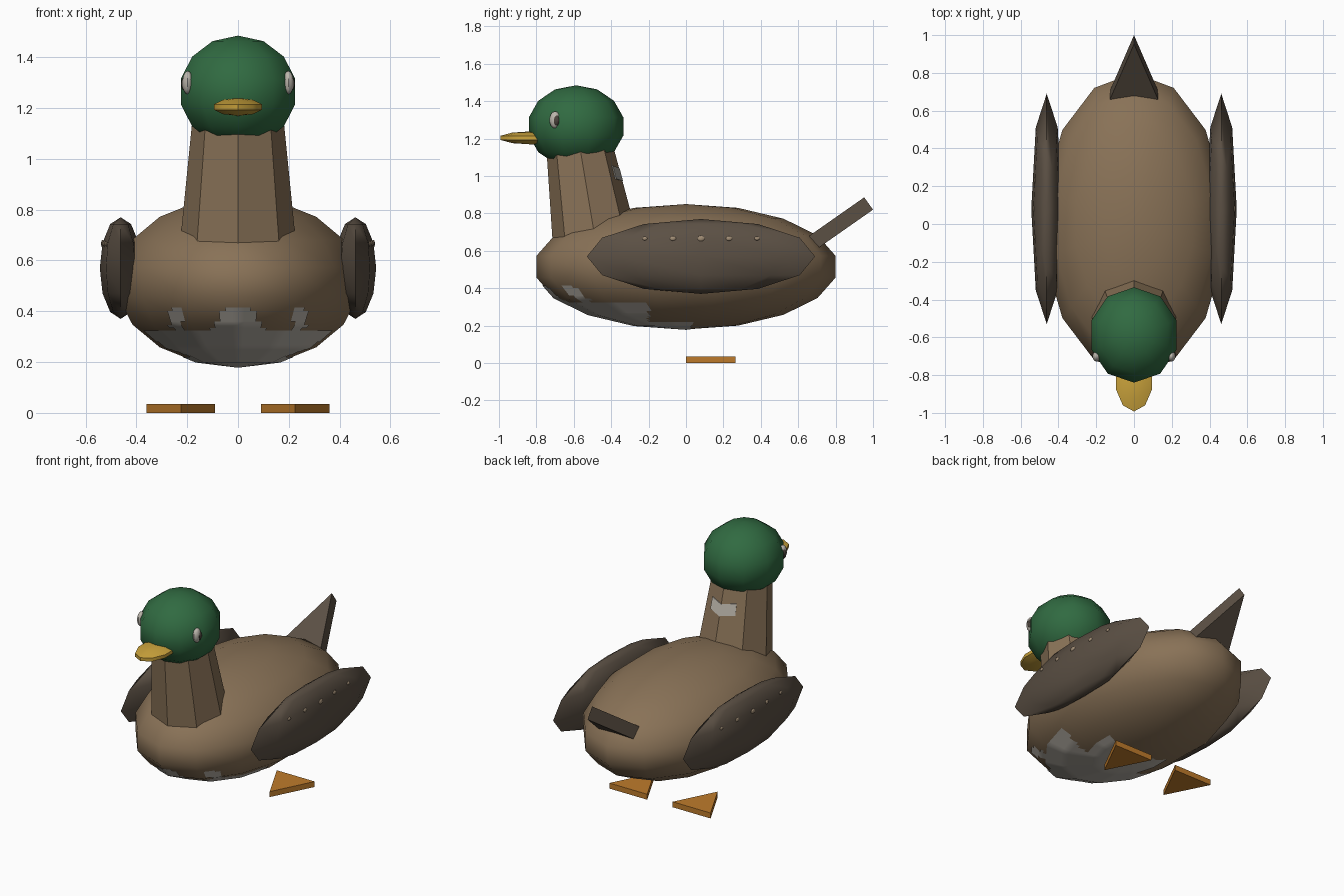
import bpy, bmesh, math
from mathutils import Vector

if "Cube" in bpy.data.objects:
    bpy.data.objects.remove(bpy.data.objects["Cube"])


def material(name, rgb):
    m = bpy.data.materials.new(name)
    m.diffuse_color = (*rgb, 1)
    m.use_nodes = True
    m.node_tree.nodes["Principled BSDF"].inputs["Base Color"].default_value = m.diffuse_color
    return m


BROWN = material("warm brown", (0.25, 0.168, 0.095))
DARK = material("dark brown", (0.105, 0.08, 0.058))
GREEN = material("deep green", (0.03, 0.145, 0.053))
YELLOW = material("bill yellow", (0.60, 0.37, 0.045))
ORANGE = material("foot orange", (0.52, 0.20, 0.025))
PALE = material("pale grey", (0.50, 0.465, 0.41))
BLACK = material("pupil brown", (0.07, 0.055, 0.045))
SPOT = material("spot tan", (0.36, 0.27, 0.18))


def make(name, bm, mat, smooth=40):
    bmesh.ops.recalc_face_normals(bm, faces=bm.faces[:])
    me = bpy.data.meshes.new(name)
    bm.to_mesh(me)
    bm.free()
    me.materials.append(mat)
    if smooth:
        me.shade_smooth()
        me.set_sharp_from_angle(angle=math.radians(smooth))
    ob = bpy.data.objects.new(name, me)
    bpy.context.collection.objects.link(ob)
    return ob


def sphere(center, radii, segs, rings):
    """Ellipsoid with poles along z and a vertex column facing -y."""
    bm = bmesh.new()
    bmesh.ops.create_uvsphere(bm, u_segments=segs, v_segments=rings, radius=1)
    first = max((v for v in bm.verts if abs(v.co.z) < 0.99), key=lambda v: v.co.y - 0.001 * v.co.x)
    a = math.atan2(first.co.y, first.co.x)
    turn = -math.pi / 2 - a
    c, s = math.cos(turn), math.sin(turn)
    for v in bm.verts:
        x, y, z = v.co
        v.co = Vector(((x * c - y * s) * radii[0], (x * s + y * c) * radii[1], z * radii[2])) + Vector(center)
    return bm


def prism(bottom, top):
    """Solid between two matching loops."""
    bm = bmesh.new()
    lo = [bm.verts.new(p) for p in bottom]
    hi = [bm.verts.new(p) for p in top]
    bm.faces.new(lo)
    bm.faces.new(hi)
    for i in range(len(lo)):
        j = (i + 1) % len(lo)
        bm.faces.new((lo[i], lo[j], hi[j], hi[i]))
    return bm


# Body
BODY_C, BODY_R = (0, 0, 0.515), (0.492, 0.812, 0.335)
make("body", sphere(BODY_C, BODY_R, 14, 9), BROWN)


# Pale breast patch: thin shell following the body, with a stepped upper edge
def in_patch(p):
    x, y, z = abs(p.x), p.y, p.z
    if y < -0.5 and z < 0.42 and (x < 0.055 + (0.42 - z) * 0.5 or 0.215 < x < 0.265):
        return True
    if z < 0.325 and y < -0.2 and x < 0.37:
        return True
    return z < 0.225 and y < 0.03


bm = sphere(BODY_C, BODY_R, 14, 9)
bmesh.ops.subdivide_edges(bm, edges=bm.edges[:], cuts=7, use_grid_fill=True)
bmesh.ops.delete(bm, geom=[f for f in bm.faces if not in_patch(f.calc_center_median())], context='FACES')
for v in bm.verts:
    v.co = Vector(BODY_C) + (v.co - Vector(BODY_C)) * 1.007
make("breast_patch", bm, PALE)


# Neck: tapered eight-sided column leaning forward
def neck_point(z, angle, grow=0.0):
    t = (z - 0.6) / 0.6
    r = 0.235 - 0.06 * t + grow
    return Vector((r * math.sin(angle), -0.475 - 0.10 * t + r * math.cos(angle), z))


def neck_loop(z):
    return [neck_point(z, i * math.pi / 4) for i in range(8)]


make("neck", prism(neck_loop(0.6), neck_loop(1.2)), BROWN)

# Pale collar plate on the back of the neck
rows = []
for grow in (-0.004, 0.006):
    for z in (0.985, 1.055):
        mid = neck_point(z, 0, grow)
        row = [mid.lerp(neck_point(z, a, grow), 0.62) for a in (-math.pi / 4, math.pi / 4)]
        rows.append([row[0], mid - Vector((0, 0, 0.012)), row[1]])
make("neck_collar", prism(rows[0] + rows[1][::-1], rows[2] + rows[3][::-1]), PALE, 0)

# Head and bill
make("head", sphere((0, -0.5875, 1.265), (0.243, 0.259, 0.22), 10, 7), GREEN)
make("bill", sphere((0, -0.825, 1.204), (0.105, 0.176, 0.035), 10, 5), YELLOW)

for side, label in ((-1, "left"), (1, "right")):
    # Eyes
    make(label + "_eye", sphere((side * 0.198, -0.70, 1.30), (0.022, 0.03, 0.046), 10, 7), PALE)
    make(label + "_pupil", sphere((side * 0.208, -0.693, 1.297), (0.016, 0.019, 0.03), 8, 6), BLACK)

    # Wings
    make(label + "_wing", sphere((side * 0.462, 0.08, 0.57), (0.082, 0.61, 0.20), 8, 6), DARK)

    # Small spots along each wing
    for i in range(5):
        off = (i - 2) * 0.15
        x = 0.462 + 0.082 * 0.866 * (1 - 0.293 * abs(off) / 0.43)
        size = 0.02 - 0.003 * abs(i - 2)
        make(f"{label}_wing_spot_{i + 1}", sphere((side * x, 0.08 + off, 0.666), (0.006, size, size * 0.75), 8, 5), SPOT)

    # Feet: flat triangles pointing forward
    tri = [(side * 0.225, 0.0), (side * 0.36, 0.265), (side * 0.09, 0.265)]
    make(label + "_foot", prism([(x, y, 0) for x, y in tri], [(x, y, 0.035) for x, y in tri]), ORANGE, 0)

# Tail: raised triangular slab
low = [(-0.13, 0.70, 0.61), (0.13, 0.70, 0.61), (0, 1.0, 0.82)]
high = [(x, y - 0.047, z + 0.066) for x, y, z in low]
make("tail", prism(low, high), DARK, 0)
